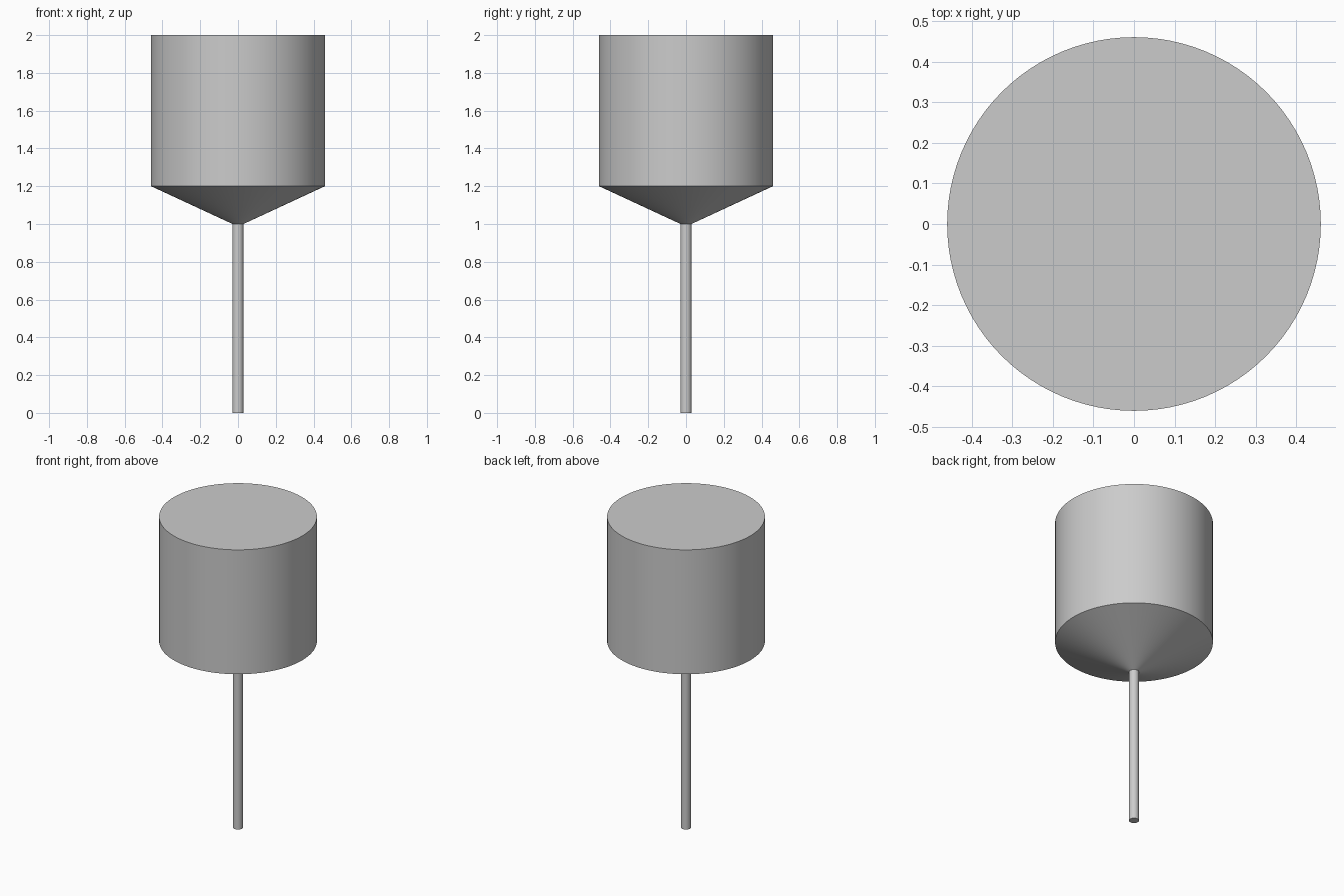
import bpy
import math

cube = bpy.data.objects.get("Cube")
if cube:
    bpy.data.objects.remove(cube, do_unlink=True)

SIDES = 96
BOWL_RADIUS = 0.46
STEM_RADIUS = 0.029

grey = bpy.data.materials.new("light_grey")
grey.use_nodes = True
colour = (0.6, 0.6, 0.6, 1)
grey.diffuse_color = colour
grey.node_tree.nodes["Principled BSDF"].inputs["Base Color"].default_value = colour


def revolve(name, profile):
    """Turn a (radius, height) profile around z and cap both ends."""
    verts = []
    for radius, z in profile:
        for i in range(SIDES):
            a = math.tau * i / SIDES
            verts.append((radius * math.cos(a), radius * math.sin(a), z))
    faces = [tuple(reversed(range(SIDES)))]
    for ring in range(len(profile) - 1):
        low, high = ring * SIDES, (ring + 1) * SIDES
        for i in range(SIDES):
            j = (i + 1) % SIDES
            faces.append((low + i, low + j, high + j, high + i))
    faces.append(tuple(range(len(verts) - SIDES, len(verts))))
    mesh = bpy.data.meshes.new(name)
    mesh.from_pydata(verts, [], faces)
    mesh.materials.append(grey)
    obj = bpy.data.objects.new(name, mesh)
    bpy.context.collection.objects.link(obj)
    bpy.ops.object.select_all(action="DESELECT")
    obj.select_set(True)
    bpy.context.view_layer.objects.active = obj
    bpy.ops.object.shade_smooth_by_angle(angle=math.radians(20))
    return obj


# Funnel: thin stem, shallow cone and straight-sided bowl in one closed solid
revolve("funnel", [
    (STEM_RADIUS, 0),
    (STEM_RADIUS, 1),
    (BOWL_RADIUS, 1.2),
    (BOWL_RADIUS, 2),
])
